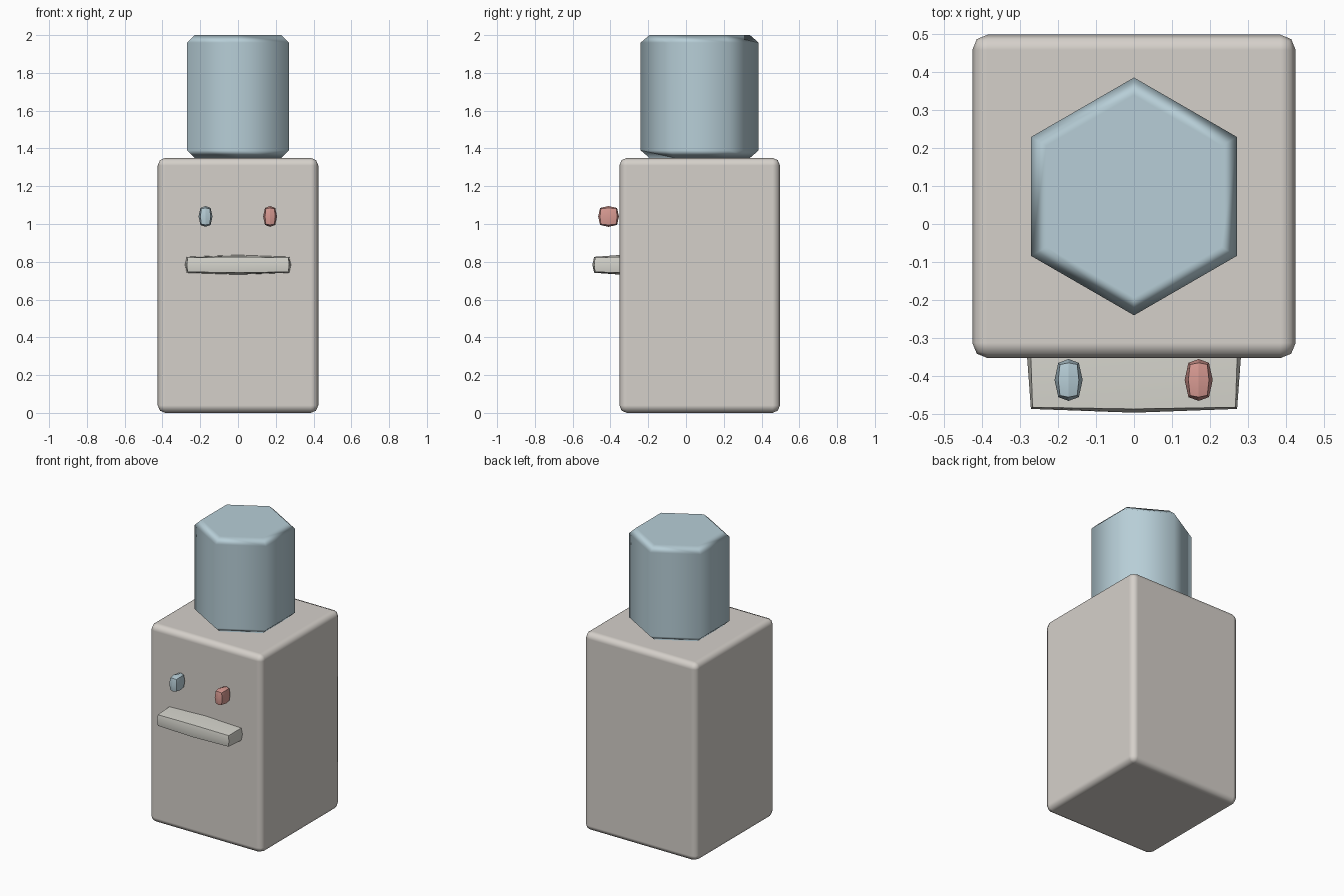
import bpy, bmesh, math
from mathutils import Vector

if "Cube" in bpy.data.objects:
    bpy.data.objects.remove(bpy.data.objects["Cube"])


def material(name, rgb):
    m = bpy.data.materials.new(name)
    lin = [((c / 255 + 0.055) / 1.055) ** 2.4 for c in rgb]
    m.diffuse_color = (*lin, 1)
    m.use_nodes = True
    m.node_tree.nodes["Principled BSDF"].inputs["Base Color"].default_value = m.diffuse_color
    return m


STONE = material("warm grey", (213, 208, 202))
PALE = material("pale grey", (215, 214, 206))
BLUE = material("dusty blue", (183, 206, 215))
RED = material("dusty red", (217, 155, 147))
CY = 0.0725  # centre line of body and hat


def finish(bm, name, mat):
    bmesh.ops.recalc_face_normals(bm, faces=bm.faces)
    me = bpy.data.meshes.new(name)
    bm.to_mesh(me)
    bm.free()
    me.materials.append(mat)
    ob = bpy.data.objects.new(name, me)
    bpy.context.collection.objects.link(ob)
    return ob


def smooth(ob):
    for p in ob.data.polygons:
        p.use_smooth = True
    w = ob.modifiers.new("weighted", 'WEIGHTED_NORMAL')
    w.weight = 100


def pillow(name, centre, half, mat, r=0.034):
    """Box with each face split in 2x2 and softly bulged."""
    bm = bmesh.new()
    bmesh.ops.create_cube(bm, size=2)
    bmesh.ops.subdivide_edges(bm, edges=bm.edges[:], cuts=1, use_grid_fill=True)
    for v in bm.verts:
        n = v.co.normalized()
        v.co = Vector([centre[i] + v.co[i] * (half[i] - r) + n[i] * r for i in range(3)])
    ob = finish(bm, name, mat)
    bpy.ops.object.select_all(action='DESELECT')
    ob.select_set(True)
    bpy.context.view_layer.objects.active = ob
    bpy.ops.object.shade_smooth_by_angle(angle=math.radians(30))
    return ob


# body: tall box with rounded edges
bm = bmesh.new()
bmesh.ops.create_cube(bm, size=1)
for v in bm.verts:
    v.co = Vector((v.co.x * 0.85, v.co.y * 0.85 + CY, (v.co.z + 0.5) * 1.35))
bmesh.ops.bevel(bm, geom=bm.edges[:], offset=0.04, segments=2, profile=0.5, affect='EDGES')
smooth(finish(bm, "body", STONE))

# hat: six-sided column with chamfered ends
bm = bmesh.new()
rings = []
for r, z in ((0.266, 1.35), (0.3125, 1.39), (0.3125, 1.96), (0.266, 2.0)):
    rings.append([bm.verts.new((r * math.sin(k * math.pi / 3),
                                CY + r * math.cos(k * math.pi / 3), z)) for k in range(6)])
for a, b in zip(rings, rings[1:]):
    for k in range(6):
        j = (k + 1) % 6
        bm.faces.new((a[k], a[j], b[j], b[k]))
bm.faces.new(rings[0])
bm.faces.new(rings[-1])
smooth(finish(bm, "hat", BLUE))

# face
pillow("left_eye", (-0.172, -0.41, 1.04), (0.037, 0.055, 0.055), BLUE)
pillow("right_eye", (0.17, -0.41, 1.04), (0.037, 0.055, 0.055), RED)
pillow("mouth", (0, -0.35, 0.784), (0.281, 0.146, 0.052), PALE)
